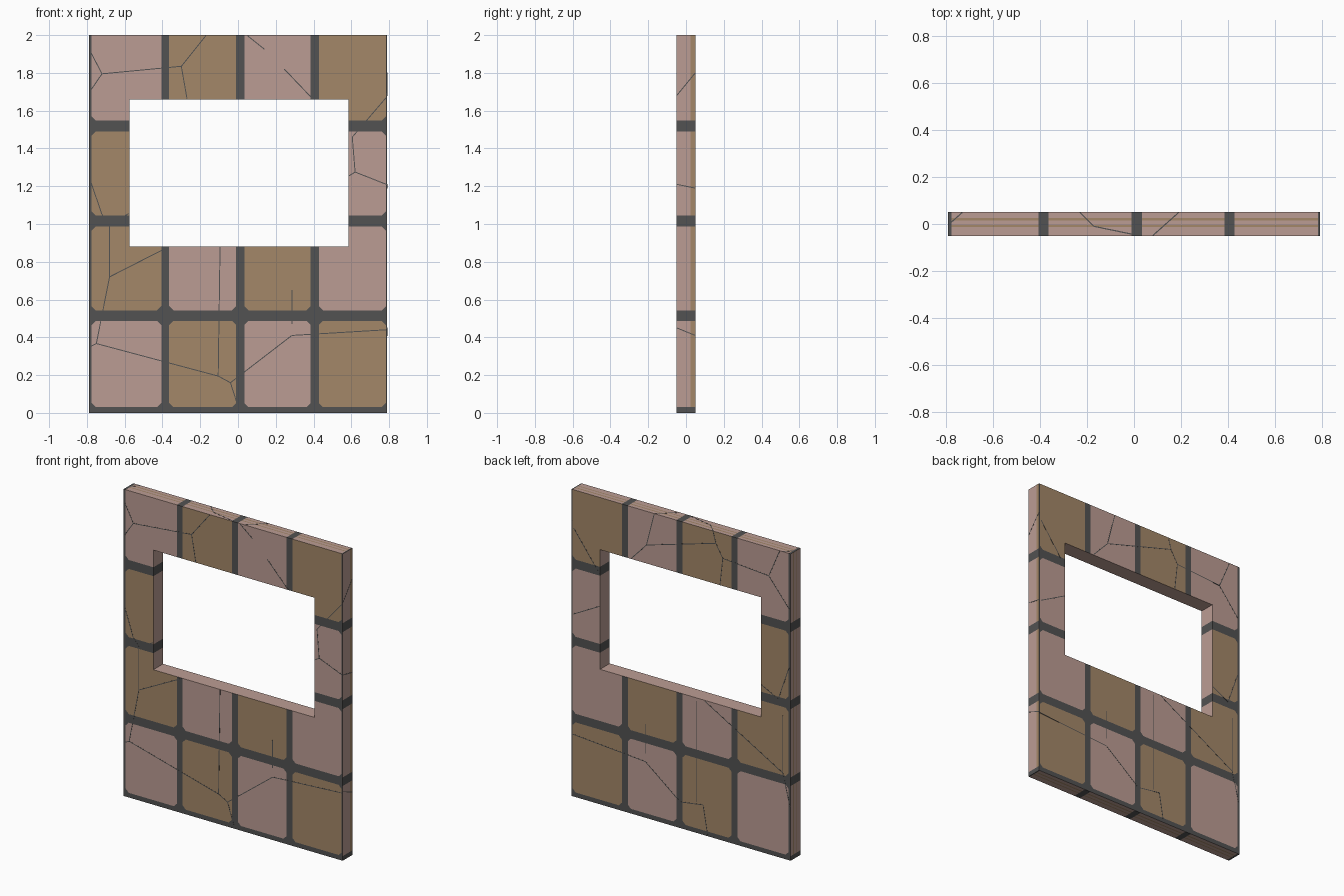
import bpy, bmesh
from mathutils import Vector

if "Cube" in bpy.data.objects:
    bpy.data.objects.remove(bpy.data.objects["Cube"])

W, D, H = 0.79, 0.05, 2.0
WIN = (-0.575, 0.585, 0.88, 1.66)                      # window x0, x1, z0, z1
COLS = [(-0.775, -0.406), (-0.364, -0.01), (0.034, 0.385), (0.428, 0.783)]
ROWS = [(0.03, 0.487), (0.543, 0.988), (1.045, 1.49), (1.548, 2.05)]
SHIFT = [0, 1, 1, 0]                                   # checker phase per row
LAYERS = [-0.05, -0.012, -0.004, 0.015, 0.025, 0.05]   # depth bands on the rim
CHAMFER = 0.022


def material(name, rgb):
    m = bpy.data.materials.new(name)
    m.diffuse_color = (*rgb, 1)
    m.use_nodes = True
    m.node_tree.nodes["Principled BSDF"].inputs["Base Color"].default_value = m.diffuse_color
    return m


PINK = material("pink stone", (0.50, 0.335, 0.295))
TAN = material("tan stone", (0.37, 0.245, 0.14))
GROUT = material("dark grout", (0.085, 0.085, 0.085))


def finish(bm, name, mats):
    me = bpy.data.meshes.new(name)
    bm.to_mesh(me)
    bm.free()
    for m in mats:
        me.materials.append(m)
    ob = bpy.data.objects.new(name, me)
    bpy.context.collection.objects.link(ob)
    return ob


def band(v, spans):
    """Index of the span holding v, or None when v lies in the grout."""
    for i, (a, b) in enumerate(spans):
        if a < v < b:
            return i
    return None


def cut(bm, faces, co, no):
    geom = set(faces)
    for f in faces:
        geom.update(f.edges)
        geom.update(f.verts)
    bmesh.ops.bisect_plane(bm, geom=list(geom), plane_co=co, plane_no=no, dist=1e-5)


# Front sheet, cut along the grout lines and window edges
bm = bmesh.new()
bm.faces.new([bm.verts.new((x, -D, z)) for x, z in ((-W, 0), (W, 0), (W, H), (-W, H))])
for x in [v for c in COLS for v in c] + list(WIN[:2]):
    cut(bm, bm.faces[:], (x, 0, 0), (1, 0, 0))
for z in [v for r in ROWS for v in r if v < H] + list(WIN[2:]):
    cut(bm, bm.faces[:], (0, 0, z), (0, 0, 1))
hole = []
for f in bm.faces:
    c = f.calc_center_median()
    if WIN[0] < c.x < WIN[1] and WIN[2] < c.z < WIN[3]:
        hole.append(f)
bmesh.ops.delete(bm, geom=hole, context='FACES')


# Tiles: clip the corners and choose colours
def corner_dist(c, x, z, sx, sz):
    return (x - c.x) * sx + (z - c.z) * sz


for x0, x1 in COLS:
    for z0, z1 in ROWS:
        for x, sx in ((x0, -1), (x1, 1)):
            for z, sz in ((z0, -1), (z1, 1)):
                tile = []
                for f in bm.faces:
                    c = f.calc_center_median()
                    if x0 < c.x < x1 and z0 < c.z < z1:
                        tile.append(f)
                if tile:
                    cut(bm, tile, (x - sx * CHAMFER, 0, z), (sx, 0, sz))
for f in bm.faces:
    c = f.calc_center_median()
    i, j = band(c.x, COLS), band(c.z, ROWS)
    f.material_index = 2
    if i is not None and j is not None:
        near = min(corner_dist(c, x, z, sx, sz)
                   for x, sx in zip(COLS[i], (-1, 1)) for z, sz in zip(ROWS[j], (-1, 1)))
        if near > CHAMFER:
            f.material_index = (i + SHIFT[j]) % 2

# Rim and window reveal, extruded in depth bands, then the back sheet
front = bm.faces[:]
back = bmesh.ops.duplicate(bm, geom=front)["geom"]
bmesh.ops.translate(bm, vec=(0, 2 * D, 0), verts=[g for g in back if isinstance(g, bmesh.types.BMVert)])
fset = set(front)
edge = [e for f in front for e in f.edges if e.is_boundary]
for a, b in zip(LAYERS, LAYERS[1:]):
    new = bmesh.ops.extrude_edge_only(bm, edges=edge)["geom"]
    edge = [g for g in new if isinstance(g, bmesh.types.BMEdge)
            and len(g.link_faces) == 1]
    verts = {v for e in edge for v in e.verts}
    top = [v for v in new if isinstance(v, bmesh.types.BMVert)]
    bmesh.ops.translate(bm, vec=(0, b - a, 0), verts=top)
    edge = [e for e in edge if all(v in set(top) for v in e.verts)]
bmesh.ops.remove_doubles(bm, verts=bm.verts[:], dist=1e-5)
bmesh.ops.recalc_face_normals(bm, faces=bm.faces[:])
for f in bm.faces:
    n, c = f.normal, f.calc_center_median()
    if abs(n.y) > 0.5:
        continue
    thin = -0.012 < c.y < -0.004 or 0.015 < c.y < 0.025
    if abs(n.x) > 0.5:
        grout = band(c.z, ROWS) is None
        tan = c.y > 0.025 if c.x > 0.7 else thin and abs(c.x) > 0.7
    else:
        inner = 0.1 < c.z < 1.9
        grout = not inner and band(c.x, COLS) is None
        tan = thin and not inner
    f.material_index = 2 if grout else 1 if tan else 0
finish(bm, "tiled_wall_panel", [PINK, TAN, GROUT])


# Hairline cracks as very thin plates
def cracks(name, lines, normal, place):
    n = Vector(normal)
    bm = bmesh.new()
    for line in lines:
        pts = [Vector(place(*p)) for p in line]
        for p, q in zip(pts, pts[1:]):
            s = n.cross((q - p).normalized()) * 0.0025
            ring = [p + s, p - s, q - s, q + s]
            lo = [bm.verts.new(v - n * 0.001) for v in ring]
            hi = [bm.verts.new(v + n * 0.0007) for v in ring]
            bm.faces.new(hi)
            bm.faces.new(lo[::-1])
            for k in range(4):
                m = (k + 1) % 4
                bm.faces.new((lo[k], lo[m], hi[m], hi[k]))
    bmesh.ops.recalc_face_normals(bm, faces=bm.faces[:])
    finish(bm, name, [GROUT])


front_low = [
    [(-.785, .35), (-.75, .367), (-.105, .195), (-.04, .16), (.285, .41), (.785, .44)],
    [(-.04, .16), (.01, .003)],
    [(-.75, .367), (-.68, .72), (-.37, .878)],
    [(-.68, .72), (-.68, 1.0), (-.578, 1.055)],
    [(-.68, 1.0), (-.72, 1.05), (-.785, 1.24)],
    [(-.095, .878), (-.105, .195)], [(.285, .65), (.285, .47)]]
front_high = [
    [(-.785, 1.92), (-.72, 1.795), (-.3, 1.835), (-.17, 1.997)],
    [(-.72, 1.795), (-.785, 1.70)], [(-.3, 1.835), (-.27, 1.663)],
    [(.05, 1.997), (.14, 1.925)], [(.245, 1.82), (.395, 1.663)],
    [(.785, 1.67), (.605, 1.46), (.62, 1.275), (.785, 1.21)],
    [(.588, 1.255), (.62, 1.275)]]
back_low = [
    [(.785, .405), (.258, .366), (.007, .17), (-.158, .195), (-.19, .01)],
    [(-.17, .875), (-.733, .557), (-.785, .35)],
    [(-.733, .93), (-.733, .557)], [(-.11, .86), (-.11, .2)],
    [(.258, .61), (.258, .42)], [(-.58, 1.09), (-.70, 1.03), (-.78, 1.26)]]
back_high = [
    [(.194, 1.997), (.25, 1.78), (.36, 1.663)],
    [(.25, 1.78), (-.25, 1.925), (-.23, 1.997)],
    [(-.25, 1.925), (-.30, 1.84), (-.28, 1.663)],
    [(-.30, 1.84), (-.632, 1.815), (-.71, 1.997)], [(-.632, 1.815), (-.785, 1.63)],
    [(.775, 1.75), (.588, 1.5)], [(.775, 1.19), (.588, 1.29)]]
side = [[(-.049, 1.68), (.049, 1.8)], [(-.049, 1.21), (.049, 1.19)], [(-.049, .45), (.049, .41)]]
top = [[(-.785, 0), (-.73, .049)], [(-.23, .049), (-.17, -.01), (0, -.045)],
       [(.08, -.049), (.19, .049)]]
cracks("front_cracks", front_low + front_high, (0, -1, 0), lambda x, z: (x, -D, z))
cracks("back_cracks", back_low + back_high, (0, 1, 0), lambda x, z: (x, D, z))
cracks("side_cracks", side, (1, 0, 0), lambda y, z: (W, y, z))
cracks("top_cracks", top, (0, 0, 1), lambda x, y: (x, y, H))
